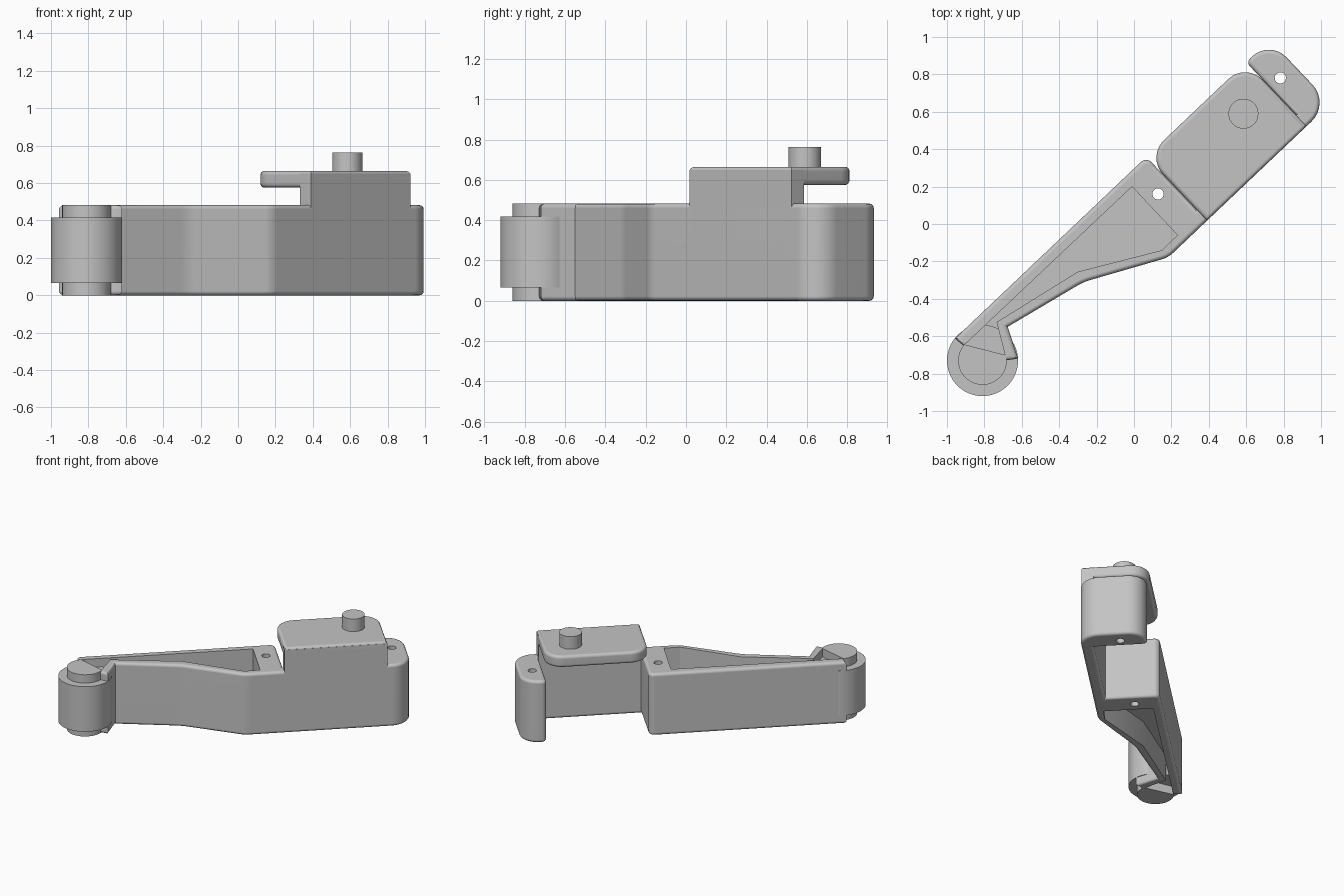
import bpy, bmesh, math
from mathutils import Matrix, Vector

if "Cube" in bpy.data.objects:
    bpy.data.objects.remove(bpy.data.objects["Cube"], do_unlink=True)

# The lever is laid out along its own length, then turned in plan
TURN = Matrix.Rotation(math.radians(43.5), 4, "Z")

grey = bpy.data.materials.new("plain grey")
grey.use_nodes = True
grey.diffuse_color = (0.55, 0.55, 0.55, 1)
grey.node_tree.nodes["Principled BSDF"].inputs["Base Color"].default_value = grey.diffuse_color


def rounded(corners, steps=8):
    """Outline from (u, v, radius) corners; radius 0 keeps a corner sharp."""
    out = []
    for i, (u, v, r) in enumerate(corners):
        p = Vector((u, v))
        if r == 0:
            out.append(p)
            continue
        a = (Vector(corners[i - 1][:2]) - p).normalized()
        b = (Vector(corners[(i + 1) % len(corners)][:2]) - p).normalized()
        half = a.angle(b) / 2
        centre = p + (a + b).normalized() * r / math.sin(half)
        start = p + a * r / math.tan(half) - centre
        end = p + b * r / math.tan(half) - centre
        sweep = math.atan2(start.x * end.y - start.y * end.x, start.dot(end))
        for k in range(steps + 1):
            out.append(centre + Matrix.Rotation(sweep * k / steps, 2) @ start)
    return out


def circle(u, v, r, n=48):
    return [Vector((u + r * math.cos(2 * math.pi * k / n),
                    v + r * math.sin(2 * math.pi * k / n))) for k in range(n)]


def prism(name, outline, z0, z1, bevel=0):
    bm = bmesh.new()
    base = bm.faces.new([bm.verts.new((p.x, p.y, z0)) for p in outline])
    up = bmesh.ops.extrude_face_region(bm, geom=[base])["geom"]
    for vert in up:
        if isinstance(vert, bmesh.types.BMVert):
            vert.co.z = z1
    bmesh.ops.recalc_face_normals(bm, faces=bm.faces)
    if bevel:
        rims = [e for e in bm.edges if abs(e.verts[0].co.z - e.verts[1].co.z) < 1e-5]
        bmesh.ops.bevel(bm, geom=rims, offset=bevel, segments=4, profile=0.5,
                        affect="EDGES", clamp_overlap=True)
    bm.transform(TURN)
    mesh = bpy.data.meshes.new(name)
    bm.to_mesh(mesh)
    bm.free()
    mesh.materials.append(grey)
    obj = bpy.data.objects.new(name, mesh)
    bpy.context.collection.objects.link(obj)
    return obj


def activate(obj):
    bpy.ops.object.select_all(action="DESELECT")
    obj.select_set(True)
    bpy.context.view_layer.objects.active = obj


def cut(obj, cutter):
    mod = obj.modifiers.new("cut", "BOOLEAN")
    mod.operation, mod.solver, mod.object = "DIFFERENCE", "EXACT", cutter
    activate(obj)
    bpy.ops.object.modifier_apply(modifier=mod.name)


RIGHT, LEFT, WALL = -0.256, 0.215, -0.17
ARM_END, BLOCK = 0.295, 1.03
HEIGHT = 0.482
HINGE = (-1.09, 0.028)

# Main body: tapered arm, thin connecting wall and rounded end block
body = prism("lever_body", rounded([
    (-1.107, 0.141, 0), (-1.002, -0.055, 0), (-0.945, -0.095, 0), (-0.868, 0.066, 0),
    (-0.409, -0.039, 0.3), (0.01, RIGHT, 0.15), (1.205, RIGHT, 0.14), (1.205, LEFT, 0.13),
    (BLOCK, LEFT, 0.03), (BLOCK, WALL, 0), (ARM_END, WALL, 0), (ARM_END, LEFT, 0.04),
    (-1.116, LEFT, 0)]), 0, HEIGHT, 0.022)

# Raised part of the connecting wall
prism("raised_wall", rounded([
    (ARM_END, RIGHT, 0), (BLOCK, RIGHT, 0), (BLOCK, WALL, 0), (ARM_END, WALL, 0)]), 0.03, 0.65)

# Overhanging top plate and its knob
prism("top_plate", rounded([
    (ARM_END, RIGHT, 0), (BLOCK, RIGHT, 0), (BLOCK, LEFT, 0.13), (ARM_END, LEFT, 0.13)]),
    0.575, 0.665, 0.022)
prism("knob", circle(0.83, 0.025, 0.08), 0.65, 0.763)

# Hinge: wide barrel on a narrower pin
prism("hinge_barrel", circle(*HINGE, 0.19, 64), 0.065, 0.417)
pin = prism("hinge_pin", circle(*HINGE, 0.13), 0, HEIGHT)

# Hollow in the arm, with a web left at mid height
hollow = rounded([
    (0.13, 0.152, 0), (0.127, -0.203, 0), (0.0125, -0.205, 0), (-0.393, 0.0215, 0),
    (-0.894, 0.125, 0), (-0.982, -0.033, 0), (-1.10, 0.155, 0)])
cutter = prism("hollow_cutter", hollow, -0.1, 0.6)
cut(body, cutter)
cut(pin, cutter)
cutters = [cutter]
prism("arm_web", hollow, 0.2, 0.28)

# Small through holes in the arm and end block
for u in (0.204, 1.105):
    drill = prism("hole_cutter", circle(u, 0.028, 0.03, 24), -0.1, 0.6)
    cut(body, drill)
    cutters.append(drill)
for obj in cutters:
    bpy.data.objects.remove(obj, do_unlink=True)

# Smooth rounded edges, crisp flat faces
for obj in list(bpy.context.collection.objects):
    if obj.type == "MESH" and grey.name in obj.data.materials:
        activate(obj)
        bpy.ops.object.shade_smooth_by_angle(angle=math.radians(30))
        obj.modifiers.new("even shading", "WEIGHTED_NORMAL").keep_sharp = True
